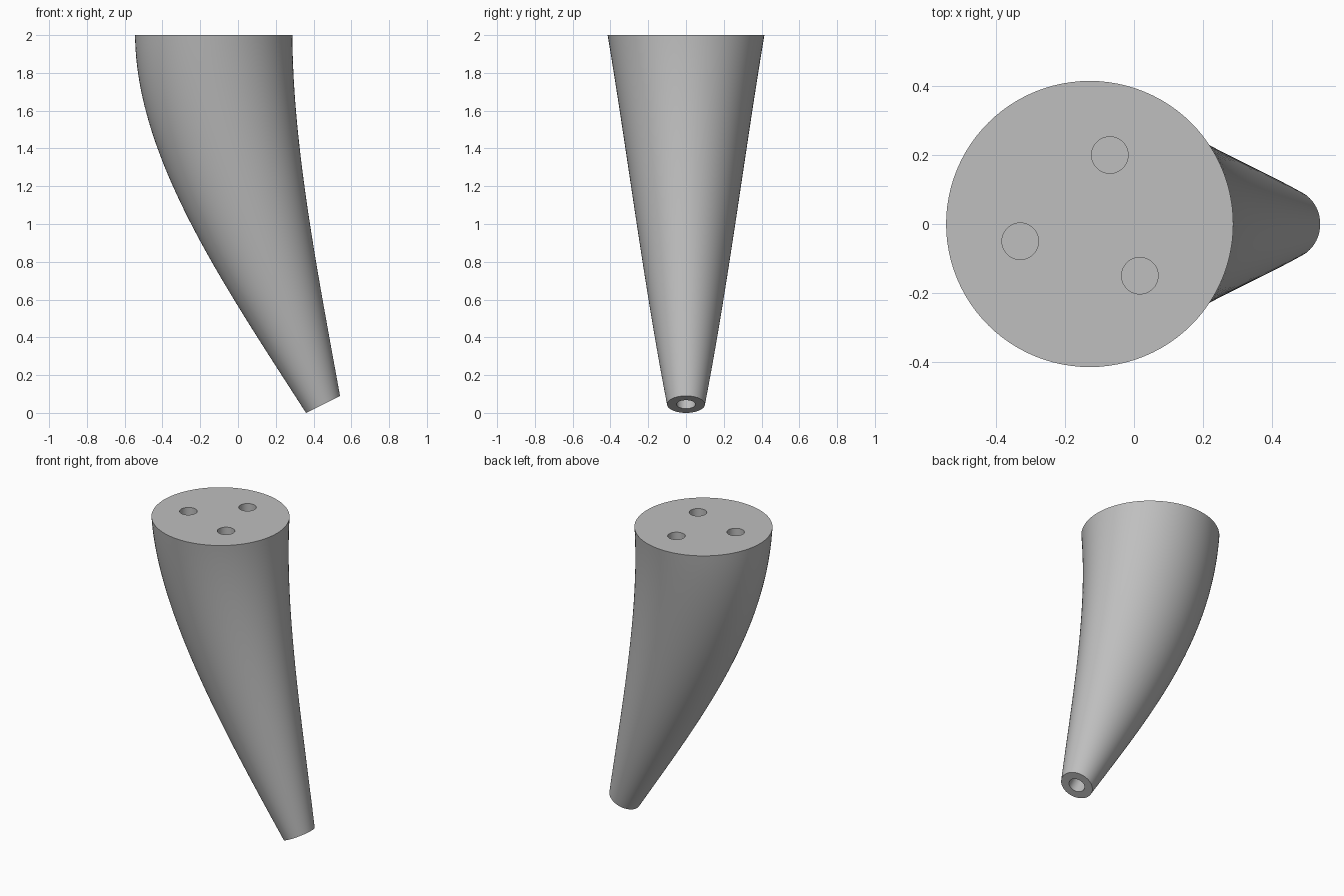
import bpy
import bmesh
import math
from mathutils import Vector

cube = bpy.data.objects.get("Cube")
if cube:
    bpy.data.objects.remove(cube, do_unlink=True)

SIDES = 96
RINGS = 48

grey = bpy.data.materials.new("light grey")
grey.use_nodes = True
colour = (0.52, 0.52, 0.52, 1)
grey.diffuse_color = colour
grey.node_tree.nodes["Principled BSDF"].inputs["Base Color"].default_value = colour


def bezier(points, t):
    a, b, c, d = points
    s = 1 - t
    return a * s**3 + b * 3 * s * s * t + c * 3 * s * t * t + d * t**3


def activate(obj):
    bpy.ops.object.select_all(action="DESELECT")
    obj.select_set(True)
    bpy.context.view_layer.objects.active = obj


# Two outline curves in the xz plane, and the half depth along y
outer = [Vector((x, 0, z)) for x, z in ((-0.545, 2), (-0.54, 1.35), (-0.07, 0.67), (0.36, 0))]
inner = [Vector((x, 0, z)) for x, z in ((0.288, 2), (0.29, 1.4), (0.43, 0.7), (0.54, 0.09))]
depth = (0.415, 0.31, 0.225, 0.1)

# Curved, tapering leg lofted between the outlines
bm = bmesh.new()
rings = []
for i in range(RINGS + 1):
    t = i / RINGS
    left, right = bezier(outer, t), bezier(inner, t)
    centre, half = (left + right) / 2, (right - left) / 2
    side = Vector((0, bezier(depth, t), 0))
    angles = [2 * math.pi * k / SIDES for k in range(SIDES)]
    rings.append([bm.verts.new(centre + half * math.cos(a) + side * math.sin(a)) for a in angles])
for upper, lower in zip(rings, rings[1:]):
    for k in range(SIDES):
        n = (k + 1) % SIDES
        bm.faces.new((upper[k], lower[k], lower[n], upper[n]))
bm.faces.new(rings[0])
bm.faces.new(rings[-1])
bmesh.ops.recalc_face_normals(bm, faces=bm.faces)
mesh = bpy.data.meshes.new("curved_leg")
bm.to_mesh(mesh)
bm.free()
leg = bpy.data.objects.new("curved_leg", mesh)
bpy.context.collection.objects.link(leg)
mesh.materials.append(grey)


# Blind screw holes: three in the top, one in the foot
def drill(name, position, direction, radius, hole_depth):
    bpy.ops.mesh.primitive_cylinder_add(
        vertices=48, radius=radius, depth=2 * hole_depth, location=position,
        rotation=Vector(direction).to_track_quat("Z", "Y").to_euler())
    cutter = bpy.context.object
    cutter.name = name
    cutter.hide_render = True
    cutter.data.materials.append(grey)
    activate(leg)
    cut = leg.modifiers.new(name, "BOOLEAN")
    cut.operation = "DIFFERENCE"
    cut.solver = "EXACT"
    cut.object = cutter
    bpy.ops.object.modifier_apply(modifier=cut.name)
    bpy.data.objects.remove(cutter, do_unlink=True)


for x, y in ((-0.07, 0.2), (-0.33, -0.05), (0.017, -0.15)):
    drill("top_hole_cutter", (x, y, 2), (0, 0, 1), 0.053, 0.25)
foot = (outer[-1] + inner[-1]) / 2
chord = inner[-1] - outer[-1]
drill("foot_hole_cutter", foot, (chord.z, 0, -chord.x), 0.05, 0.25)

activate(leg)
bpy.ops.object.shade_smooth_by_angle(angle=math.radians(35))
